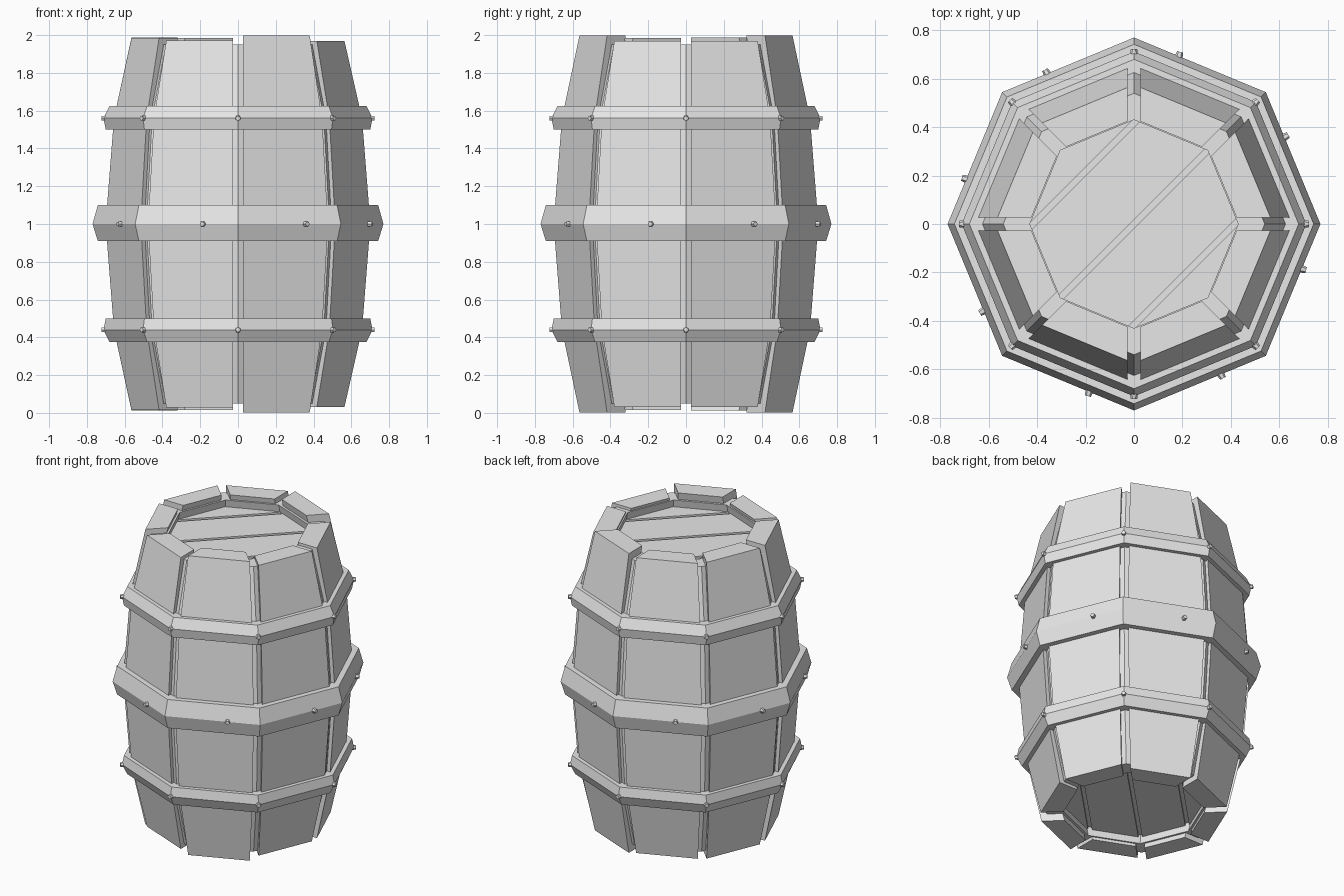
import bpy, bmesh, math
from mathutils import Vector, Matrix

if "Cube" in bpy.data.objects:
    bpy.data.objects.remove(bpy.data.objects["Cube"])

mat = bpy.data.materials.new("plain grey")
mat.diffuse_color = (0.8, 0.8, 0.8, 1)
mat.use_nodes = True
mat.node_tree.nodes["Principled BSDF"].inputs["Base Color"].default_value = mat.diffuse_color
C, T = math.cos(math.pi / 8), math.tan(math.pi / 8)


def finish(bm, name):
    bmesh.ops.recalc_face_normals(bm, faces=bm.faces)
    me = bpy.data.meshes.new(name)
    bm.to_mesh(me)
    bm.free()
    me.materials.append(mat)
    ob = bpy.data.objects.new(name, me)
    bpy.context.collection.objects.link(ob)
    return ob


def loft(bm, rings, closed=False):
    """Skin equal-length rings; cap the ends or join last to first."""
    vs = [[bm.verts.new(p) for p in r] for r in rings]
    n = len(vs[0])
    pairs = list(zip(vs, vs[1:])) + ([(vs[-1], vs[0])] if closed else [])
    for a, b in pairs:
        for i in range(n):
            bm.faces.new((a[i], a[(i + 1) % n], b[(i + 1) % n], b[i]))
    if not closed:
        bm.faces.new(vs[0][::-1])
        bm.faces.new(vs[-1])


def octagon(r, z):
    return [(r * math.cos(k * math.pi / 4), r * math.sin(k * math.pi / 4), z) for k in range(8)]


def octagon_band(name, profile):
    bm = bmesh.new()
    loft(bm, [octagon(r, z) for r, z in profile], closed=True)
    return finish(bm, name)


# staves: eight thick bowed planks, slightly different in length
shape = [(-1, 0.575, 0.435), (-0.56, 0.668, 0.54), (0, 0.712, 0.58),
         (0.56, 0.668, 0.54), (1, 0.575, 0.435)]
half_len = [0.968, 0.998, 0.985, 0.988, 0.985, 0.972, 0.998, 0.968]
gap = 0.027
for k in range(8):
    bm = bmesh.new()
    rings = []
    for s, ro, ri in shape:
        z = 1 + (s * half_len[k] if abs(s) == 1 else s)
        ao, ai = ro * C, ri * C
        wo, wi = ao * T - gap / C, ai * T - gap / C
        rings.append([(ao, -wo, z), (ao, wo, z), (ai, wi, z), (ai, -wi, z)])
    loft(bm, rings)
    bm.transform(Matrix.Rotation(math.radians(22.5 + 45 * k), 4, 'Z'))
    finish(bm, "stave_%d" % (k + 1))

# inner shell seen in the gaps between the staves
octagon_band("inner_shell", [(0.54, 0.05), (0.643, 0.44), (0.685, 1), (0.643, 1.56), (0.54, 1.95),
                             (0.43, 1.95), (0.52, 1.56), (0.55, 1), (0.52, 0.44), (0.43, 0.05)])

# hoops: wide middle one, narrower tilted upper and lower ones
octagon_band("middle_hoop", [(0.68, 0.91), (0.742, 0.91), (0.77, 1), (0.742, 1.10), (0.68, 1.10)])
side = [(0.62, 0.505), (0.685, 0.565), (0.708, 0.565)]
upper = [(0.62, 1.5), (0.7, 1.5), (0.712, 1.56), (0.68, 1.625), (0.62, 1.625)]
octagon_band("upper_hoop", upper)
octagon_band("lower_hoop", [(r, 2 - z) for r, z in upper])

# rivets: small studs on the hoop corners and on the middle hoop faces
for name, z, r, a0 in (("upper_rivets", 1.56, 0.705, 0), ("middle_rivets", 1.0, 0.718, 30),
                       ("lower_rivets", 0.44, 0.705, 0)):
    bm = bmesh.new()
    for k in range(8):
        turn = Matrix.Rotation(math.radians(a0 + 45 * k), 4, 'Z')
        m = turn @ Matrix.Translation((r, 0, z)) @ Matrix.Rotation(math.pi / 2, 4, 'Y')
        bmesh.ops.create_cone(bm, cap_ends=True, segments=6, radius1=0.018, radius2=0.013,
                              depth=0.036, matrix=m)
    finish(bm, name)

# lids: octagonal plates cut into diagonal planks with narrow grooves
across = Vector((1, -1, 0)).normalized()
cuts = [-0.5, -0.295, 0.0, 0.295, 0.5]
for name, z0, z1 in (("top_lid", 1.84, 1.90), ("bottom_lid", 0.10, 0.16)):
    for i in range(4):
        bm = bmesh.new()
        loft(bm, [octagon(0.47, z0), octagon(0.47, z1)])
        for d, sgn in ((cuts[i] + 0.012, -1), (cuts[i + 1] - 0.012, 1)):
            res = bmesh.ops.bisect_plane(bm, geom=bm.verts[:] + bm.edges[:] + bm.faces[:],
                                         plane_co=across * d, plane_no=across * sgn,
                                         clear_outer=True)
            edges = [e for e in res["geom_cut"] if isinstance(e, bmesh.types.BMEdge)]
            if edges:
                bmesh.ops.holes_fill(bm, edges=edges)
        finish(bm, "%s_plank_%d" % (name, i + 1))
    # backing plate closing the grooves
    bm = bmesh.new()
    zm = (z0 + z1) / 2
    loft(bm, [octagon(0.46, zm - 0.012), octagon(0.46, zm + 0.012)])
    finish(bm, name + "_backing")
